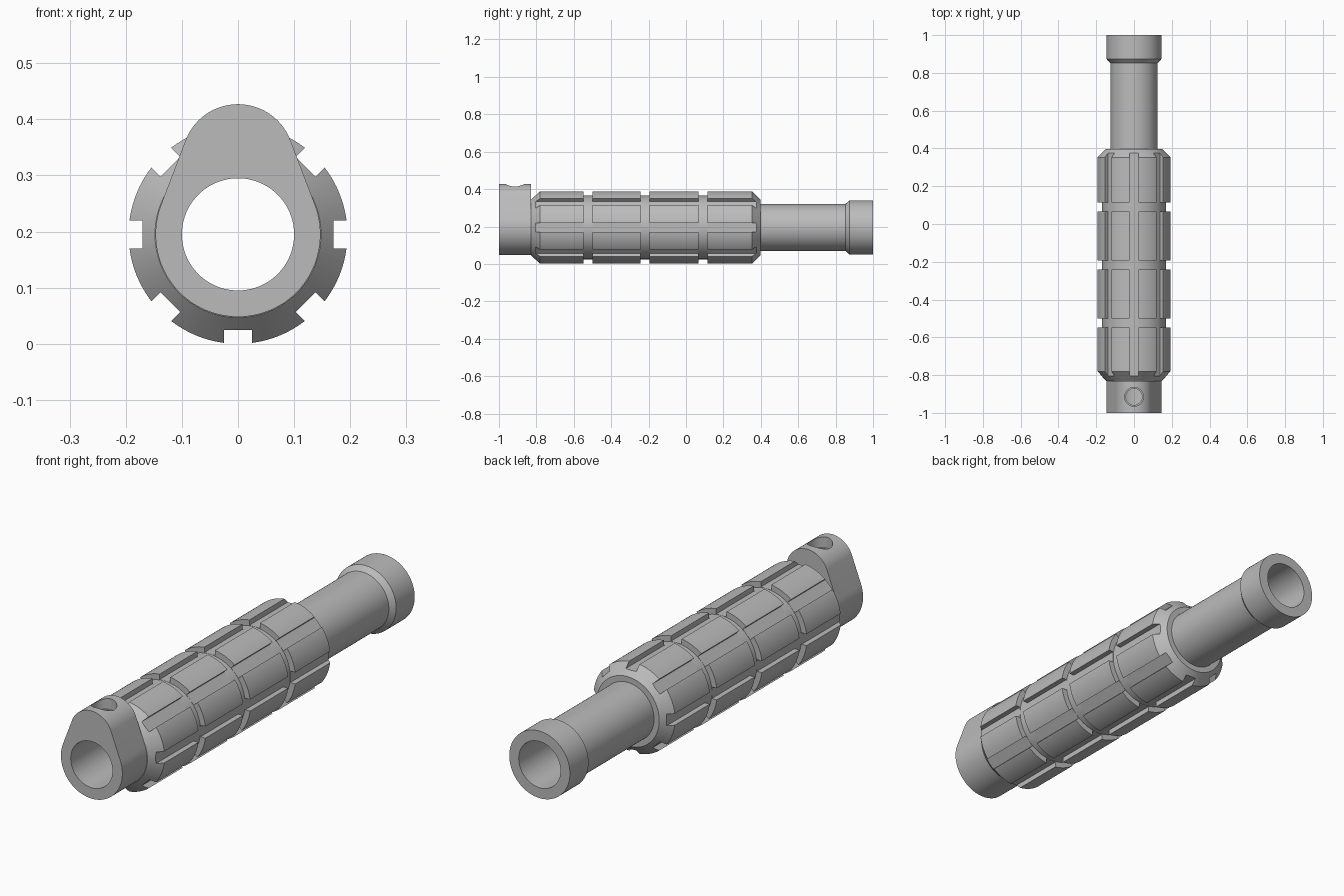
import bpy, bmesh, math
from mathutils import Matrix, Vector

if "Cube" in bpy.data.objects:
    bpy.data.objects.remove(bpy.data.objects["Cube"], do_unlink=True)

AXIS = 0.195      # height of the centre line, also the grip radius
BORE = 0.1
SEG = 96

steel = bpy.data.materials.new("plain grey")
steel.use_nodes = True
GREY = (0.5, 0.5, 0.5, 1)
steel.diffuse_color = GREY
steel.node_tree.nodes["Principled BSDF"].inputs["Base Color"].default_value = GREY


def finish(name, bm):
    bmesh.ops.recalc_face_normals(bm, faces=bm.faces)
    mesh = bpy.data.meshes.new(name)
    bm.to_mesh(mesh)
    bm.free()
    mesh.materials.append(steel)
    obj = bpy.data.objects.new(name, mesh)
    bpy.context.collection.objects.link(obj)
    return obj


def activate(obj):
    bpy.ops.object.select_all(action='DESELECT')
    obj.select_set(True)
    bpy.context.view_layer.objects.active = obj


def lathe(name, outline):
    """Hollow turned part: (y, radius) outline closed along the bore."""
    pts = [(outline[0][0], BORE)] + outline + [(outline[-1][0], BORE)]
    bm = bmesh.new()
    rings = []
    for i in range(SEG):
        a = math.tau * i / SEG
        rings.append([bm.verts.new((r * math.sin(a), y, AXIS + r * math.cos(a)))
                      for y, r in pts])
    n = len(pts)
    for i in range(SEG):
        p, q = rings[i], rings[(i + 1) % SEG]
        for j in range(n):
            k = (j + 1) % n
            bm.faces.new((p[j], p[k], q[k], q[j]))
    return finish(name, bm)


def cut(obj, cutter):
    activate(obj)
    mod = obj.modifiers.new("cut", 'BOOLEAN')
    mod.operation = 'DIFFERENCE'
    mod.solver = 'EXACT'
    mod.object = cutter
    bpy.ops.object.modifier_apply(modifier=mod.name)
    bpy.data.objects.remove(cutter, do_unlink=True)


def cylinder(name, radius, depth, matrix):
    bm = bmesh.new()
    bmesh.ops.create_cone(bm, cap_ends=True, segments=SEG, radius1=radius,
                          radius2=radius, depth=depth, matrix=matrix)
    return finish(name, bm)


# Grip: chamfered ends and three ring grooves
outline = [(-0.83, 0.148), (-0.78, AXIS)]
for y in (-0.523, -0.218, 0.09):
    outline += [(y - 0.024, AXIS), (y - 0.024, 0.17), (y + 0.024, 0.17), (y + 0.024, AXIS)]
outline += [(0.353, AXIS), (0.397, 0.15)]
grip = lathe("grip", outline)

# Eight lengthwise slots
bm = bmesh.new()
for i in range(8):
    m = (Matrix.Translation((0, -0.2, AXIS)) @ Matrix.Rotation(math.tau * i / 8, 4, 'Y')
         @ Matrix.Translation((0, 0, 0.2205)) @ Matrix.Diagonal((0.05, 1.6, 0.1, 1)))
    bmesh.ops.create_cube(bm, size=1, matrix=m)
cut(grip, finish("slot_cutter", bm))

# Rear tube and its collar
tube = lathe("rear_tube", [(0.397, 0.125), (0.852, 0.125)])
collar = lathe("rear_collar", [(0.852, 0.125), (0.873, 0.145), (1.0, 0.145)])

# Front lug: large and small arcs joined by tangent flanks
R_LOW, R_TOP = 0.147, 0.1
z_top = 0.427 - R_TOP
tilt = math.asin((R_LOW - R_TOP) / (z_top - AXIS))
profile = []
for centre, radius, start, end in ((z_top, R_TOP, tilt, math.pi - tilt),
                                   (AXIS, R_LOW, math.pi - tilt, math.tau + tilt)):
    for i in range(49):
        a = start + (end - start) * i / 48
        profile.append((radius * math.cos(a), centre + radius * math.sin(a)))
bm = bmesh.new()
face = bm.faces.new([bm.verts.new((x, -1, z)) for x, z in profile])
ext = bmesh.ops.extrude_face_region(bm, geom=[face])
bmesh.ops.translate(bm, vec=Vector((0, 0.17, 0)),
                    verts=[v for v in ext["geom"] if isinstance(v, bmesh.types.BMVert)])
lug = finish("front_lug", bm)
cut(lug, cylinder("bore_cutter", BORE, 0.6,
                  Matrix.Translation((0, -0.915, AXIS)) @ Matrix.Rotation(math.pi / 2, 4, 'X')))

# Stepped screw hole from the top of the lug into the bore
cut(lug, cylinder("hole_cutter", 0.043, 0.3, Matrix.Translation((0, -0.915, 0.38))))
cut(lug, cylinder("hole_mouth_cutter", 0.05, 0.1, Matrix.Translation((0, -0.915, 0.43))))

for obj in (grip, tube, collar, lug):
    activate(obj)
    bpy.ops.object.shade_smooth_by_angle(angle=math.radians(20))
